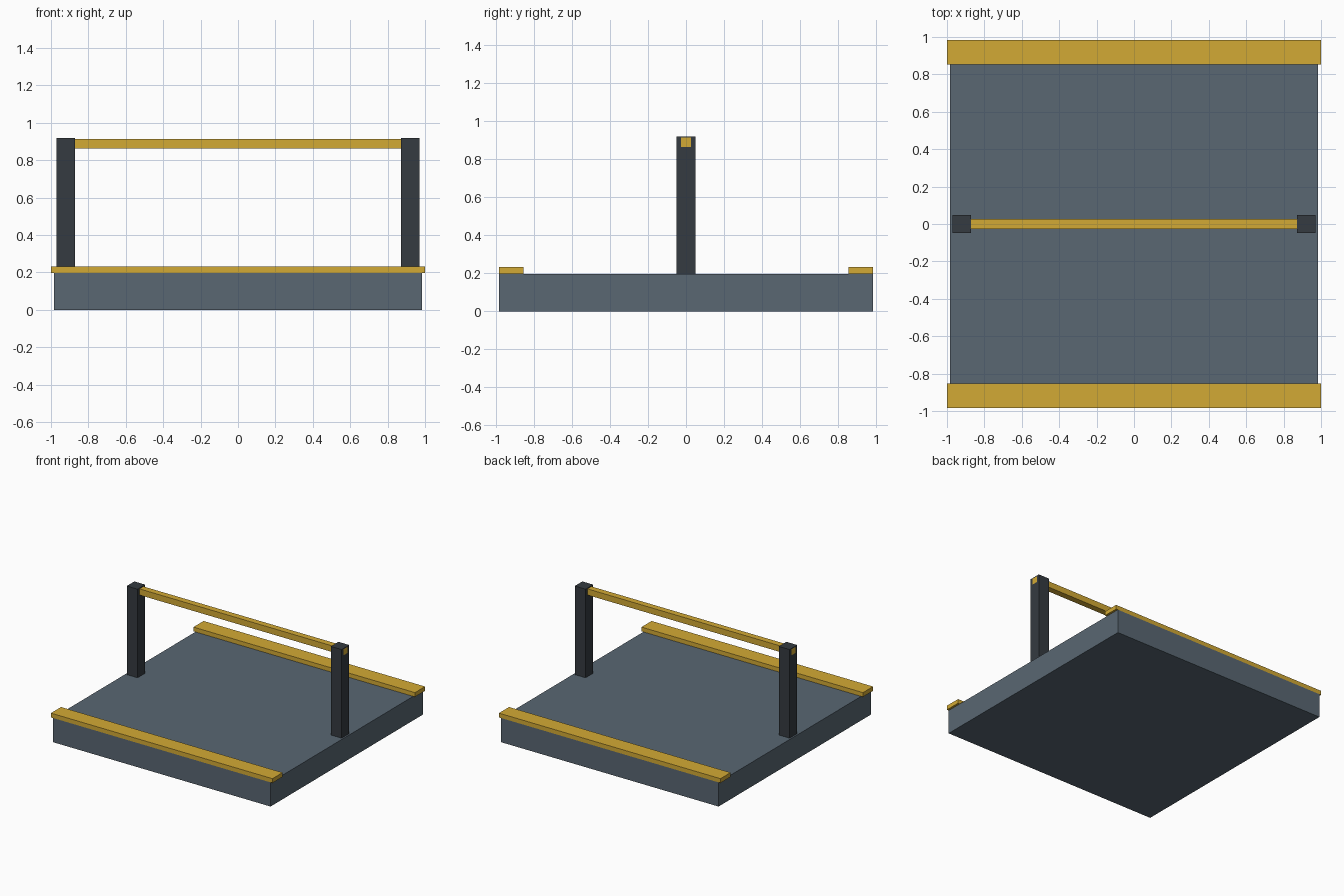
import bpy

if "Cube" in bpy.data.objects:
    bpy.data.objects.remove(bpy.data.objects["Cube"])


def material(name, rgb):
    m = bpy.data.materials.new(name)
    m.diffuse_color = (*rgb, 1)
    m.use_nodes = True
    m.node_tree.nodes["Principled BSDF"].inputs["Base Color"].default_value = m.diffuse_color
    return m


slate = material("slate", (0.10, 0.135, 0.17))
dark = material("dark_metal", (0.035, 0.043, 0.052))
yellow = material("yellow", (0.65, 0.40, 0.035))


def box(name, low, high, mat):
    """Axis-aligned box between two corners."""
    bpy.ops.mesh.primitive_cube_add(size=1)
    ob = bpy.context.object
    ob.name = name
    ob.location = [(a + b) / 2 for a, b in zip(low, high)]
    ob.scale = [b - a for a, b in zip(low, high)]
    bpy.ops.object.transform_apply(location=True, rotation=False, scale=True)
    ob.data.materials.append(mat)
    return ob


# Platform slab
box("platform", (-0.983, -0.984, 0), (0.983, 0.984, 0.197), slate)

# Edge strips along front and back, slightly wider than the slab
box("front_edge_strip", (-1, -0.984, 0.197), (1, -0.854, 0.232), yellow)
box("back_edge_strip", (-1, 0.854, 0.197), (1, 0.984, 0.232), yellow)

# Railing posts
box("left_post", (-0.97, -0.049, 0.197), (-0.872, 0.049, 0.92), dark)
box("right_post", (0.872, -0.049, 0.197), (0.97, 0.049, 0.92), dark)

# Handrail running through both posts, ends flush with their outer faces
box("handrail", (-0.9702, -0.0255, 0.864), (0.9702, 0.0255, 0.914), yellow)
